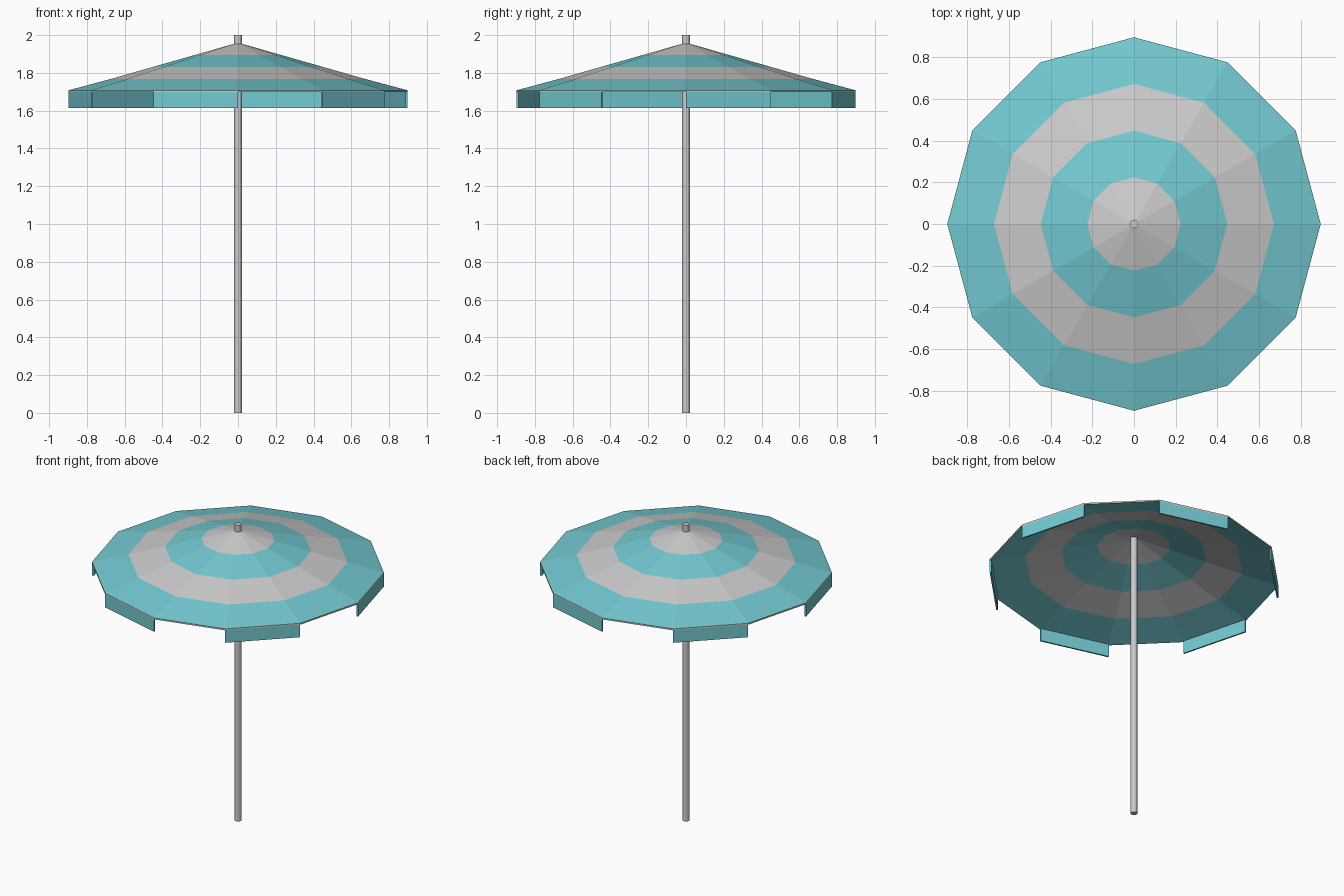
import bpy, bmesh
from math import cos, sin, radians

if "Cube" in bpy.data.objects:
    bpy.data.objects.remove(bpy.data.objects["Cube"])

SIDES = 12
RADIUS = 0.897


def material(name, rgb):
    m = bpy.data.materials.new(name)
    m.diffuse_color = (*rgb, 1)
    m.use_nodes = True
    m.node_tree.nodes["Principled BSDF"].inputs["Base Color"].default_value = m.diffuse_color
    return m


teal = material("teal_fabric", (0.173, 0.588, 0.64))
grey = material("grey_fabric", (0.52, 0.51, 0.51))


def point(r, step, z):
    a = radians(360 / SIDES * step)
    return (r * cos(a), r * sin(a), z)


def finish(bm, name, mats):
    bmesh.ops.recalc_face_normals(bm, faces=bm.faces)
    me = bpy.data.meshes.new(name)
    bm.to_mesh(me)
    bm.free()
    ob = bpy.data.objects.new(name, me)
    bpy.context.collection.objects.link(ob)
    for m in mats:
        me.materials.append(m)
    return ob


# Pole through the canopy
bpy.ops.mesh.primitive_cylinder_add(vertices=12, radius=0.021, depth=2, location=(0, 0, 1))
bpy.context.object.name = "pole"

# Striped twelve-sided canopy: top skin, bottom skin and grey rim
heights = [1.896, 1.832, 1.768, 1.708]
thickness = 0.01
bm = bmesh.new()
rims = []
for drop in (0, thickness):
    apex = bm.verts.new((0, 0, 1.96 - drop))
    prev = None
    for band, z in enumerate(heights):
        r = RADIUS * (band + 1) / 4
        ring = [bm.verts.new(point(r, i, z - drop)) for i in range(SIDES)]
        for i in range(SIDES):
            j = (i + 1) % SIDES
            if prev is None:
                f = bm.faces.new((apex, ring[i], ring[j]))
            else:
                f = bm.faces.new((prev[i], ring[i], ring[j], prev[j]))
            f.material_index = band % 2
        prev = ring
    rims.append(prev)
for i in range(SIDES):
    j = (i + 1) % SIDES
    bm.faces.new((rims[0][i], rims[1][i], rims[1][j], rims[0][j]))
finish(bm, "canopy", [grey, teal])

# Hanging flaps on every other side
for n, side in enumerate(range(0, SIDES, 2)):
    bm = bmesh.new()
    base = [bm.verts.new(point(r, s, 1.614))
            for r, s in ((RADIUS, side), (RADIUS, side + 1),
                         (RADIUS - 0.011, side + 1), (RADIUS - 0.011, side))]
    face = bm.faces.new(base)
    ext = bmesh.ops.extrude_face_region(bm, geom=[face], use_keep_orig=True)
    top = [v for v in ext["geom"] if isinstance(v, bmesh.types.BMVert)]
    bmesh.ops.translate(bm, verts=top, vec=(0, 0, 0.085))
    finish(bm, f"flap_{n + 1}", [teal])
